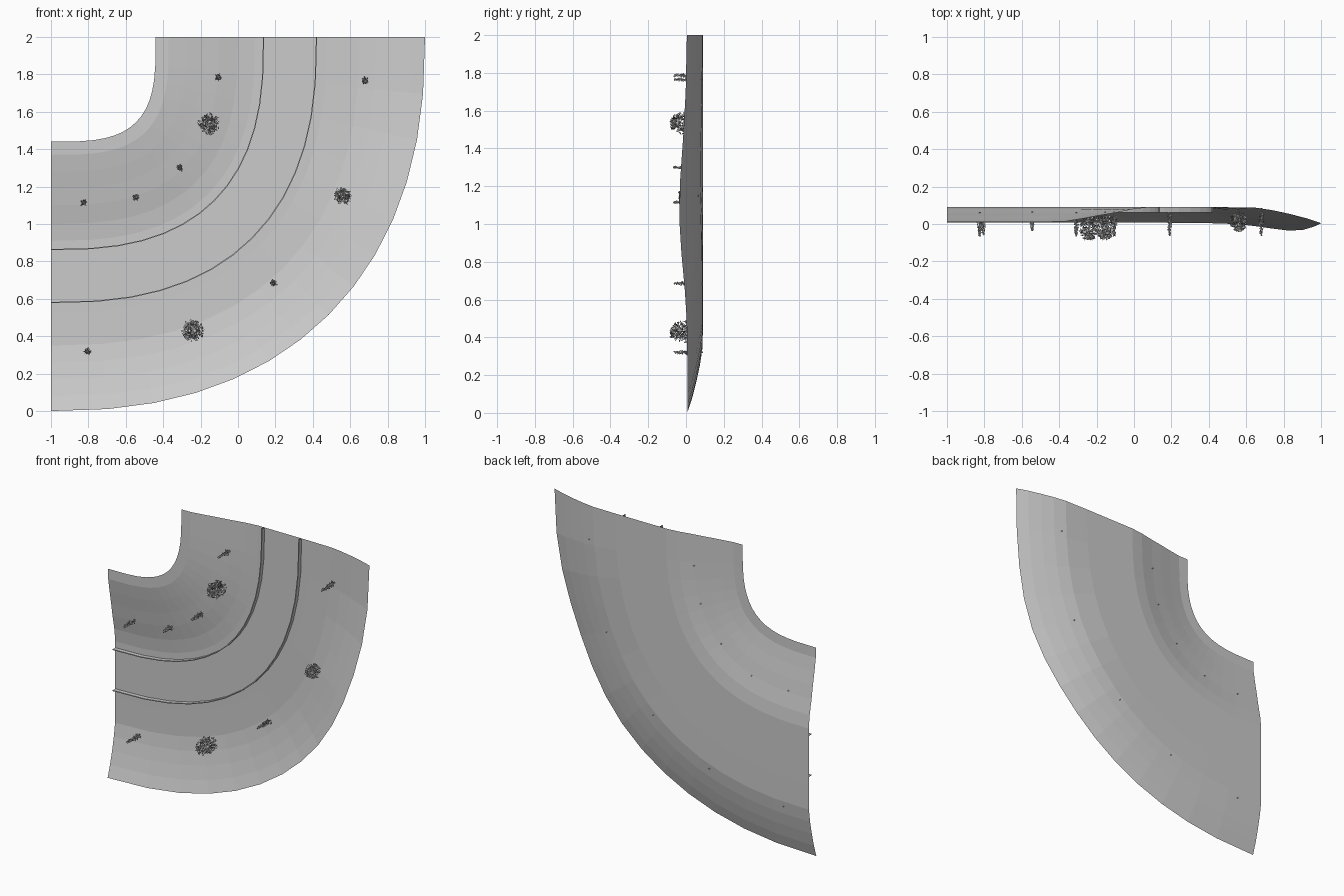
import bpy, random
from math import sin, cos, pi, exp, atan2, degrees
from mathutils import Vector

if "Cube" in bpy.data.objects:
    bpy.data.objects.remove(bpy.data.objects["Cube"])

random.seed(4)
SEG = 14
# cross-section of the valley: (distance from bend centre, depth y)
PROFILE = [(.56, .012), (.63, .013), (.72, .028), (.81, .045), (.9, .06), (1.0, .08), (1.09, .09),
           (1.137, .09), (1.42, .09), (1.475, .09), (1.65, .088), (1.74, .075),
           (1.83, .056), (1.92, .033), (2.0, .007)]


def depth(r, th):
    """Depth of the ground, with the outer bank bulging part way round the bend."""
    for (r0, y0), (r1, y1) in zip(PROFILE, PROFILE[1:]):
        if r <= r1 + 1e-6:
            y = y0 + (y1 - y0) * (r - r0) / (r1 - r0)
            break
    w = max(0, (r - 1.5) / .5)
    return y - .043 * w * exp(-((degrees(th) - 24) / 14) ** 2)


def bend(r, th):
    """Point in plan on the squared-off quarter turn of radius r."""
    p = 1.93 + .8 / r
    c, s = max(0, cos(th)), max(0, sin(th))
    if c < 1e-9:
        c = 0
    return -1 + r * c ** (2 / p), 2 - r * s ** (2 / p)


def ground_at(x, z):
    """Ground depth below a plan position."""
    u, v = x + 1, 2 - z
    lo, hi = .56, 2.0
    for _ in range(30):
        r = (lo + hi) / 2
        p = 1.93 + .8 / r
        if (u / r) ** p + (v / r) ** p > 1:
            lo = r
        else:
            hi = r
    p = 1.93 + .8 / r
    return depth(r, atan2((v / r) ** (p / 2), (u / r) ** (p / 2)))


def make(name, verts, faces):
    me = bpy.data.meshes.new(name)
    me.from_pydata(verts, [], faces)
    me.update()
    ob = bpy.data.objects.new(name, me)
    bpy.context.collection.objects.link(ob)
    return ob


def strip(name, section):
    """Sweep a section of (radius, depth or None for ground) round the bend."""
    verts, faces, n = [], [], len(section)
    for i in range(SEG + 1):
        th = i / SEG * pi / 2
        for r, y in section:
            x, z = bend(r, th)
            verts.append((x, depth(r, th) if y is None else y, z))
    for i in range(SEG):
        for j in range(n - 1):
            a = i * n + j
            faces.append((a, a + 1, a + n + 1, a + n))
    return make(name, verts, faces)


# ground: banks, shoulders and road
radii = [r for r, _ in PROFILE]
for name, a, b in (("inner_bank", 0, 6), ("inner_shoulder", 6, 7), ("road", 7, 8),
                   ("outer_shoulder", 8, 9), ("outer_bank", 9, 14)):
    strip(name, [(r, None) for r in radii[a:b + 1]])

# thin guard rails along both road edges
for name, r in (("inner_rail", 1.137), ("outer_rail", 1.42)):
    strip(name, [(r - .003, .09), (r - .003, .062), (r + .003, .062), (r + .003, .09)])


def leaf(verts, faces, c, size):
    """One randomly turned leaf quad."""
    a = Vector([random.gauss(0, 1) for _ in range(3)]).normalized()
    b = a.cross(Vector([random.gauss(0, 1) for _ in range(3)])).normalized()
    k = len(verts)
    verts += [c - a * size, c - b * size * .5, c + a * size, c + b * size * .5]
    faces.append((k, k + 1, k + 2, k + 3))


def plant(name, x, z, radius, top, count, size, pointed):
    """Leaf clump growing from the ground towards the front, on a small trunk."""
    base = ground_at(x, z)
    verts, faces = [], []
    for i in range(4):
        ang = i * pi / 2
        for y, w in ((base + .006, .004), (top + .02, .002)):
            verts.append(Vector((x + w * cos(ang), y, z + w * sin(ang))))
    for i in range(4):
        j = (i + 1) % 4
        faces.append((2 * i, 2 * j, 2 * j + 1, 2 * i + 1))
    for _ in range(count):
        t = random.uniform(.12, .95)
        w = (1 - t) * 1.0 + .2 if pointed else (1 - (2 * t - 1) ** 2) ** .5
        rr, ang = radius * w * random.uniform(.3, 1) , random.uniform(0, 2 * pi)
        c = Vector((x + rr * cos(ang), base + (top - base) * t, z + rr * sin(ang)))
        leaf(verts, faces, c, size)
    make(name, verts, faces)


# large bushes
for i, (x, z, r, top) in enumerate([(-.155, 1.535, .057, -.085), (-.24, .43, .06, -.09),
                                    (.56, 1.15, .045, -.04)]):
    plant(f"bush_{i + 1}", x, z, r, top, 260, .012, False)

# small pointed trees
for i, (x, z) in enumerate([(-.105, 1.785), (.68, 1.765), (-.31, 1.3), (-.545, 1.145),
                            (-.825, 1.115), (.19, .685), (-.805, .32)]):
    plant(f"tree_{i + 1}", x, z, .018, -.07 if i != 3 else -.04, 110, .008, True)
